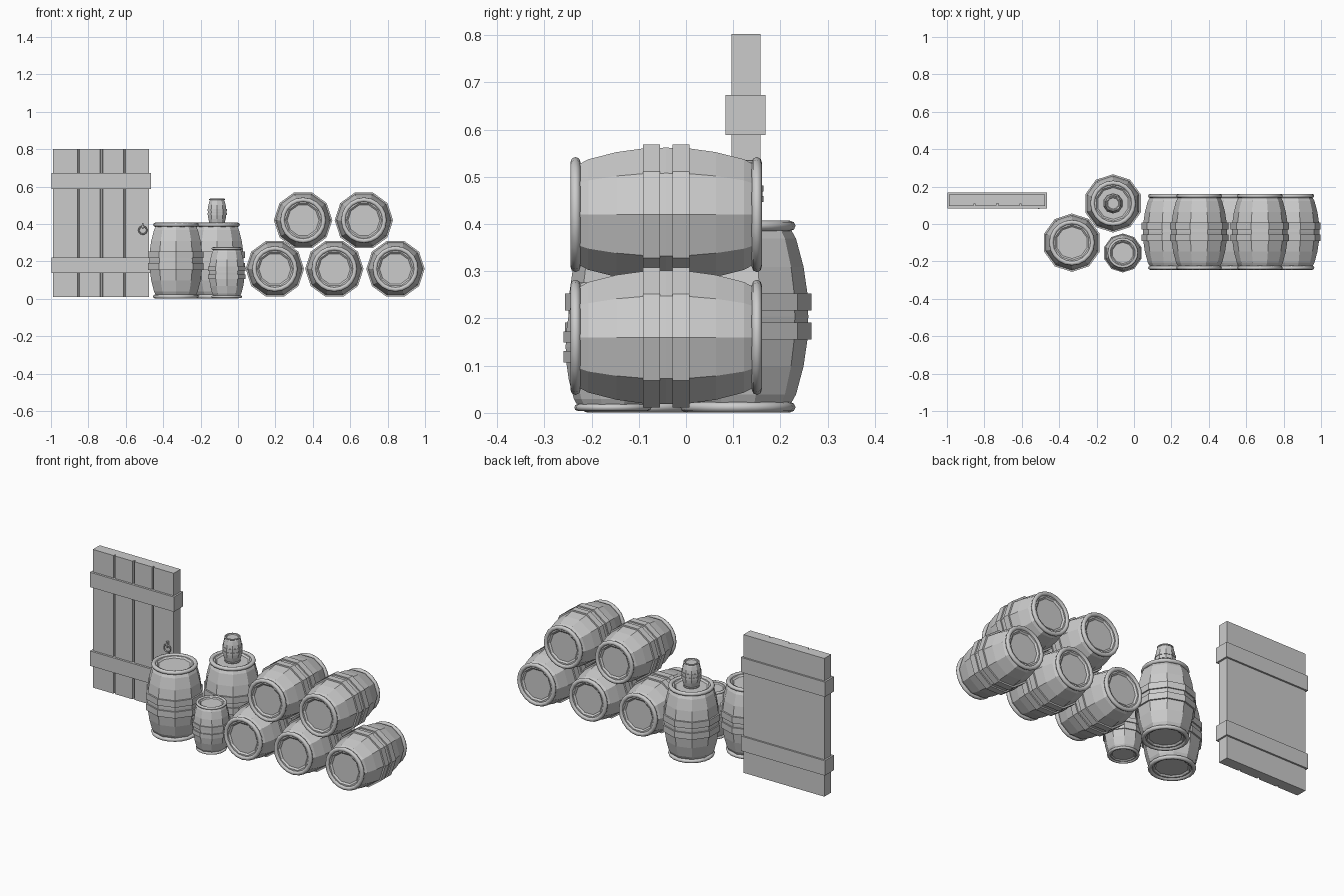
import bpy, bmesh, math
from mathutils import Vector, Matrix

if "Cube" in bpy.data.objects:
    bpy.data.objects.remove(bpy.data.objects["Cube"])

grey = bpy.data.materials.new("weathered grey")
grey.diffuse_color = (0.6, 0.6, 0.6, 1)
grey.use_nodes = True
grey.node_tree.nodes["Principled BSDF"].inputs["Base Color"].default_value = grey.diffuse_color


def finish(bm, name):
    bmesh.ops.recalc_face_normals(bm, faces=bm.faces)
    me = bpy.data.meshes.new(name)
    bm.to_mesh(me)
    bm.free()
    me.materials.append(grey)
    return me


def add(name, me, matrix=Matrix()):
    ob = bpy.data.objects.new(name, me)
    bpy.context.collection.objects.link(ob)
    ob.matrix_world = matrix
    return ob


def lathe(bm, profile, n, closed=False):
    """Revolve (radius, z) points around z; open profiles get capped."""
    rings = [[bm.verts.new((r * math.cos(2 * math.pi * i / n),
                            r * math.sin(2 * math.pi * i / n), z))
              for i in range(n)] for r, z in profile]
    pairs = list(zip(rings, rings[1:]))
    if closed:
        pairs.append((rings[-1], rings[0]))
    for a, b in pairs:
        for i in range(n):
            j = (i + 1) % n
            bm.faces.new((a[i], a[j], b[j], b[i]))
    if not closed:
        bm.faces.new(rings[0])
        bm.faces.new(rings[-1])


# Barrel parts, centred on the origin, axis along z
half = [(0.085, 0.186), (0.094, 0.194), (0.106, 0.194), (0.110, 0.188),
        (0.123, 0.165), (0.139, 0.105), (0.147, 0.05)]
bm = bmesh.new()
lathe(bm, half + [(0.149, 0)] + [(r, -z) for r, z in reversed(half)], 10)
body = finish(bm, "barrel_body")

bm = bmesh.new()
for s in (-1, 1):
    lathe(bm, [(0.14, s * 0.013), (0.156, s * 0.013),
               (0.156, s * 0.049), (0.14, s * 0.049)], 10, True)
bands = finish(bm, "barrel_bands")

bm = bmesh.new()
for s in (-1, 1):
    lathe(bm, [(0.110 + 0.012 * math.cos(a), s * 0.192 + 0.011 * math.sin(a))
               for a in [k * math.pi / 4 for k in range(8)]], 20, True)
rims = finish(bm, "barrel_rims")
for p in rims.polygons:
    p.use_smooth = True


def barrel(name, matrix):
    for part, me in (("staves", body), ("bands", bands), ("rims", rims)):
        add(f"{name}_{part}", me, matrix)


# Stack of lying barrels
for i, (x, z) in enumerate([(0.197, 0.16), (0.515, 0.16), (0.842, 0.16),
                            (0.348, 0.42), (0.673, 0.42)]):
    barrel(f"lying_barrel_{i + 1}",
           Matrix.Translation((x, -0.042, z)) @ Matrix.Rotation(math.pi / 2, 4, 'X'))

# Standing barrels: name, x, y, centre height, scale
for name, x, y, z, s in [("front_barrel", -0.332, -0.1, 0.204, 1),
                         ("back_barrel", -0.112, 0.11, 0.204, 1),
                         ("small_barrel", -0.06, -0.155, 0.14, 0.67),
                         ("tiny_barrel", -0.112, 0.11, 0.464, 0.35)]:
    barrel(name, Matrix.Translation((x, y, z))
           @ Matrix.Rotation(math.pi / 2, 4, 'Z') @ Matrix.Scale(s, 4))

# Door slab: outline with board grooves on the front, extruded upward
outline = [(-0.988, 0.158), (-0.988, 0.096)]
for gx, w in ((-0.853, 0.005), (-0.73, 0.007), (-0.607, 0.005)):
    outline += [(gx - w, 0.096), (gx - w * 0.6, 0.109), (gx + w * 0.6, 0.109), (gx + w, 0.096)]
outline += [(-0.475, 0.096), (-0.475, 0.158)]
bm = bmesh.new()
f = bm.faces.new([bm.verts.new((x, y, 0.01)) for x, y in outline])
ext = bmesh.ops.extrude_face_region(bm, geom=[f])
bmesh.ops.translate(bm, vec=(0, 0, 0.792),
                    verts=[v for v in ext["geom"] if isinstance(v, bmesh.types.BMVert)])
add("door_boards", finish(bm, "door_boards"))


def box(name, lo, hi):
    lo, hi = Vector(lo), Vector(hi)
    bm = bmesh.new()
    bmesh.ops.create_cube(bm, size=1, matrix=Matrix.Translation((lo + hi) / 2)
                          @ Matrix.Diagonal((*(hi - lo), 1)))
    return add(name, finish(bm, name))


# Battens wrapping the door
box("upper_batten", (-0.998, 0.084, 0.588), (-0.465, 0.168, 0.673))
box("lower_batten", (-0.998, 0.084, 0.137), (-0.465, 0.168, 0.222))

# Door handle: hanging ring on a small staple
box("handle_staple", (-0.514, 0.08, 0.372), (-0.504, 0.098, 0.405))
bm = bmesh.new()
lathe(bm, [(0.021 + 0.004 * math.cos(a), 0.004 * math.sin(a))
           for a in [k * math.pi / 3 for k in range(6)]], 16, True)
ring = finish(bm, "handle_ring")
for p in ring.polygons:
    p.use_smooth = True
add("handle_ring", ring, Matrix.Translation((-0.509, 0.086, 0.367))
    @ Matrix.Rotation(math.pi / 2, 4, 'X'))
